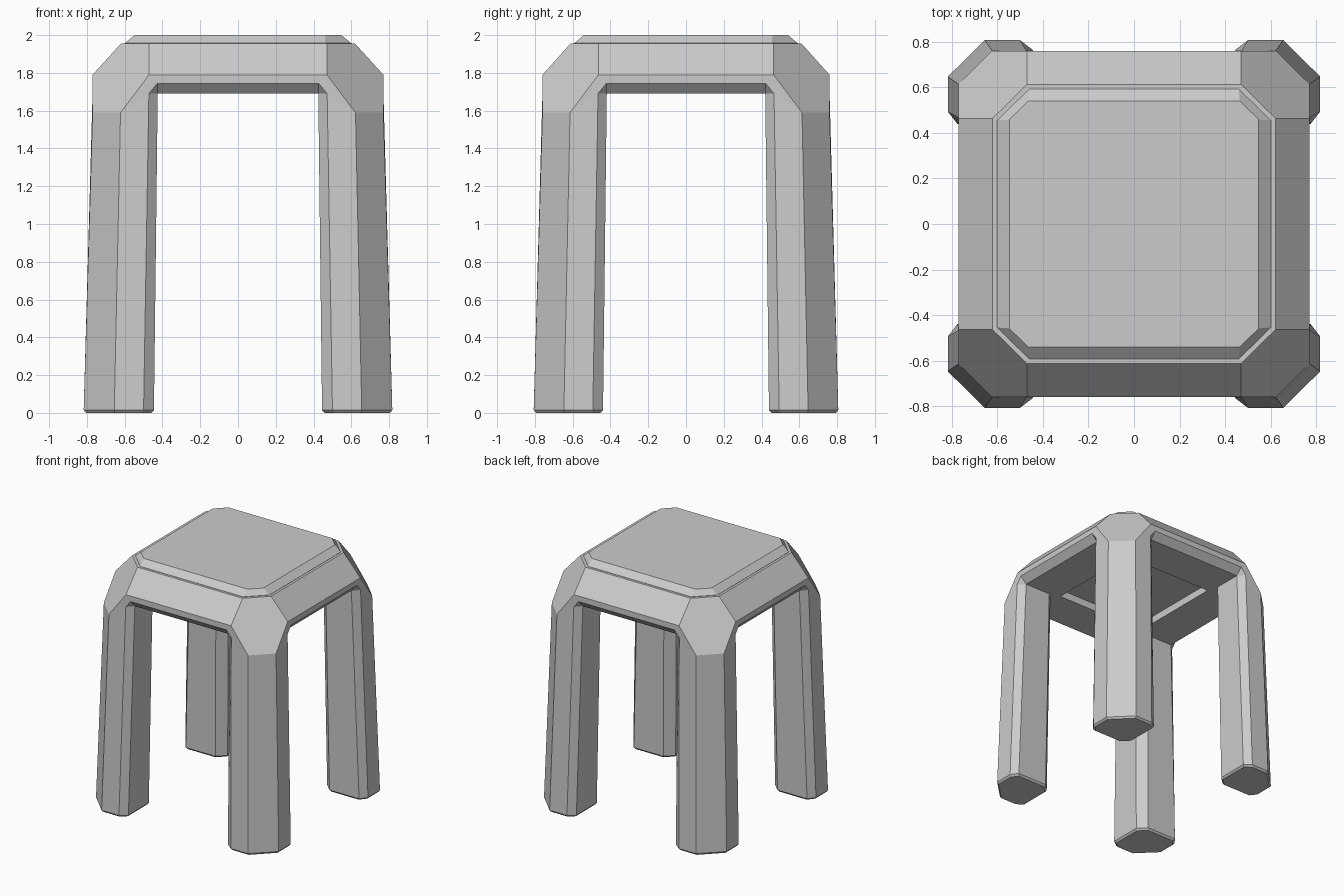
import bpy, bmesh, math

if "Cube" in bpy.data.objects:
    bpy.data.objects.remove(bpy.data.objects["Cube"])

Y_SCALE = 0.987  # the stool is slightly shallower than wide


def finish(bm, name):
    bmesh.ops.remove_doubles(bm, verts=bm.verts, dist=1e-4)
    bmesh.ops.dissolve_limit(bm, angle_limit=math.radians(0.3),
                             verts=bm.verts, edges=bm.edges)
    bmesh.ops.recalc_face_normals(bm, faces=bm.faces)
    bmesh.ops.scale(bm, vec=(1, Y_SCALE, 1), verts=bm.verts)
    me = bpy.data.meshes.new(name)
    bm.to_mesh(me)
    bm.free()
    ob = bpy.data.objects.new(name, me)
    bpy.context.collection.objects.link(ob)
    return ob


# Key points of one eighth of the frame; "0" = on the middle plane
P = {
    'A': (.47, .62, 1.955), 'B': (.47, .77, 1.79), 'C': (.622, .77, 1.59),  # corner bevel
    'D': (.472, .77, 1.69), 'E': (.427, .77, 1.745),                        # arch edge
    'F': (.425, .72, 1.69), 'G': (.425, .49, 1.69),                         # inner leg
    'H': (.40, .40, 1.69), 'I': (.40, .40, 1.75),                           # underside recess
    'c': (.655, .817, .015), 'd': (.50, .817, .015),                        # foot
    'f': (.445, .775, .015), 'g': (.445, .51, .015),
    'T': (0, 0, 1.955), 'U': (0, 0, 1.75),
}
# Foot sole, inset a little
for low, sole in zip('cdfg', 'wxyz'):
    x, y, _ = P[low]
    P[sole] = (.63 + (x - .63) * .93, .63 + (y - .63) * .93, 0)


def point(token):
    """'A' plain, 'A0' moved to the middle plane, trailing ' swaps x and y."""
    x, y, z = P[token[0]]
    if '0' in token:
        x = 0
    return (y, x, z) if "'" in token else (x, y, z)


# Faces repeated on both sides of each corner's diagonal
half_faces = ["A0 A B B0", "B0 B C D E E0", "E0 E F F0", "E D F",
              "C c d D", "D d f F", "F f g G",
              "c w x d", "d x y f", "f y z g",
              "F0 F G H H0", "H0 H I I0"]
# Faces lying across the diagonal
corner_faces = ["A B C C' B' A'", "C c c' C'", "G g g' G'", "c w w' c'",
                "g z z' g'", "G G' H", "w x y z z' y' x' w'",
                "T A0 A A' A0'", "U I0 I I0'"]

faces = [[point(t) for t in f.split()] for f in half_faces + corner_faces]
faces += [[(y, x, z) for x, y, z in f] for f in faces[:len(half_faces)]]

# Frame: apron and four splayed legs
bm = bmesh.new()
for sx in (1, -1):
    for sy in (1, -1):
        for f in faces:
            bm.faces.new([bm.verts.new((sx * x, sy * y, z)) for x, y, z in f])
finish(bm, "stool_frame")

# Seat panel: chamfered octagon on top of the frame
bm = bmesh.new()
for r, c, z in ((.60, .46, 1.945), (.60, .46, 1.957), (.547, .464, 2.0)):
    for sx in (1, -1):
        for sy in (1, -1):
            bm.verts.new((sx * r, sy * c, z))
            bm.verts.new((sx * c, sy * r, z))
bmesh.ops.convex_hull(bm, input=bm.verts)
finish(bm, "seat_panel")
